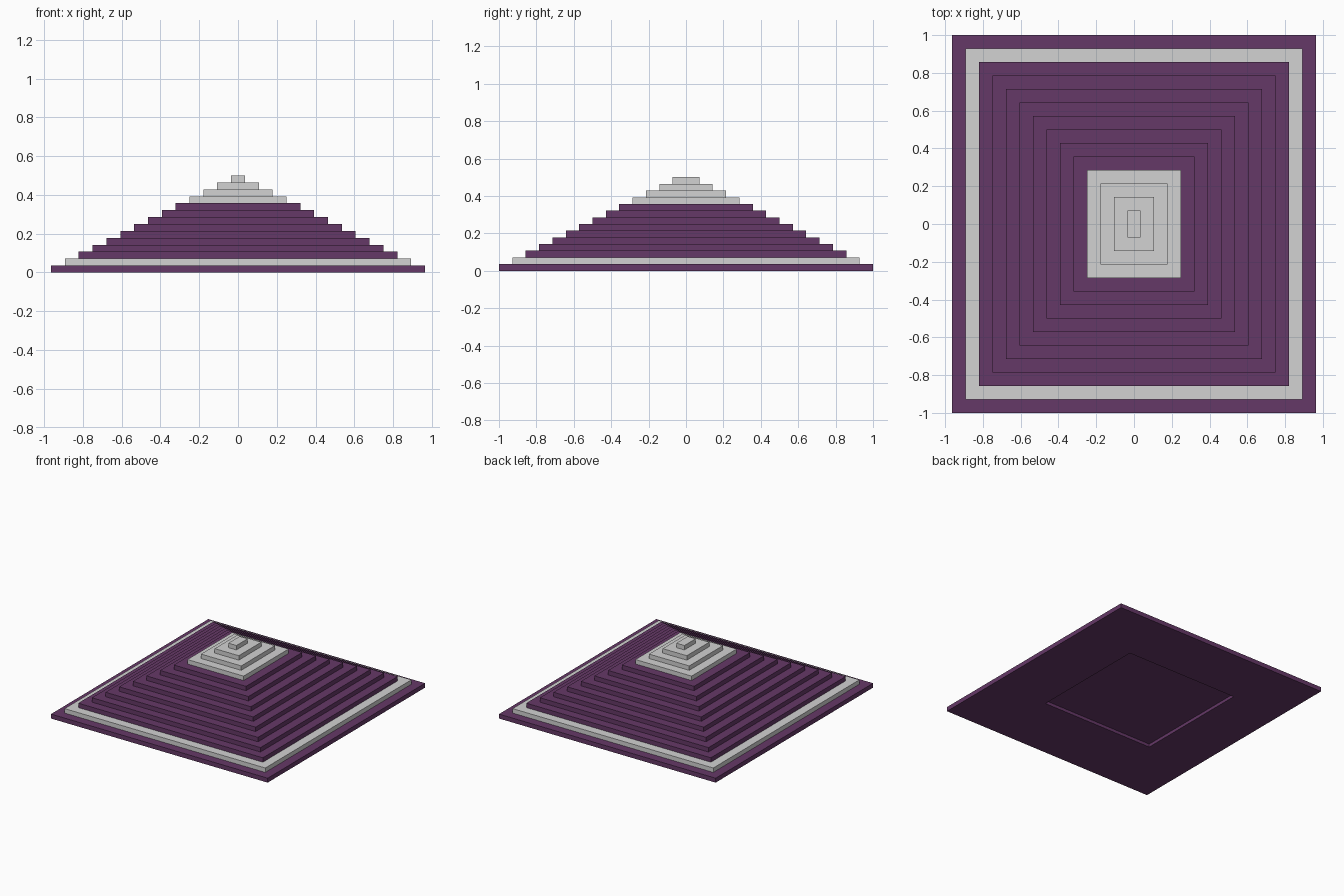
import bpy, bmesh

if "Cube" in bpy.data.objects:
    bpy.data.objects.remove(bpy.data.objects["Cube"])

U = 1 / 28            # step height; every step is set back by two units
STEPS = 14


def srgb(r, g, b):
    def lin(c):
        c /= 255
        return c / 12.92 if c <= 0.04045 else ((c + 0.055) / 1.055) ** 2.4
    return (lin(r), lin(g), lin(b), 1)


def material(name, colour):
    m = bpy.data.materials.new(name)
    m.diffuse_color = colour
    m.use_nodes = True
    m.node_tree.nodes["Principled BSDF"].inputs["Base Color"].default_value = m.diffuse_color
    return m


purple = material("dark purple", srgb(101, 56, 103))
grey = material("light grey", srgb(210, 210, 210))


def recess(bm):
    """Shallow rectangular pocket in the underside."""
    face = min(bm.faces, key=lambda f: f.calc_center_median().z)
    for z in (0.0, 0.025):
        bmesh.ops.inset_individual(bm, faces=[face], thickness=0.1)
        c = face.calc_center_median()
        for v in face.verts:
            v.co = (0.48 if v.co.x > c.x else -0.52,
                    0.525 if v.co.y > c.y else -0.445, z)


def slab(name, hx, hy, z, mat, pocket=False):
    bm = bmesh.new()
    bmesh.ops.create_cube(bm, size=1)
    for v in bm.verts:
        v.co = (v.co.x * 2 * hx, v.co.y * 2 * hy, z + (v.co.z + 0.5) * U)
    if pocket:
        recess(bm)
    bm.normal_update()
    mesh = bpy.data.meshes.new(name)
    bm.to_mesh(mesh)
    bm.free()
    mesh.materials.append(mat)
    bpy.context.collection.objects.link(bpy.data.objects.new(name, mesh))


# Stepped pyramid: grey second step and grey four-step cap
for i in range(STEPS):
    is_grey = i == 1 or i >= 10
    name = "base_step" if i == 0 else f"cap_step_{i}" if i >= 10 else f"step_{i}"
    slab(name, (27 - 2 * i) * U, (28 - 2 * i) * U, i * U,
         grey if is_grey else purple, pocket=(i == 0))
